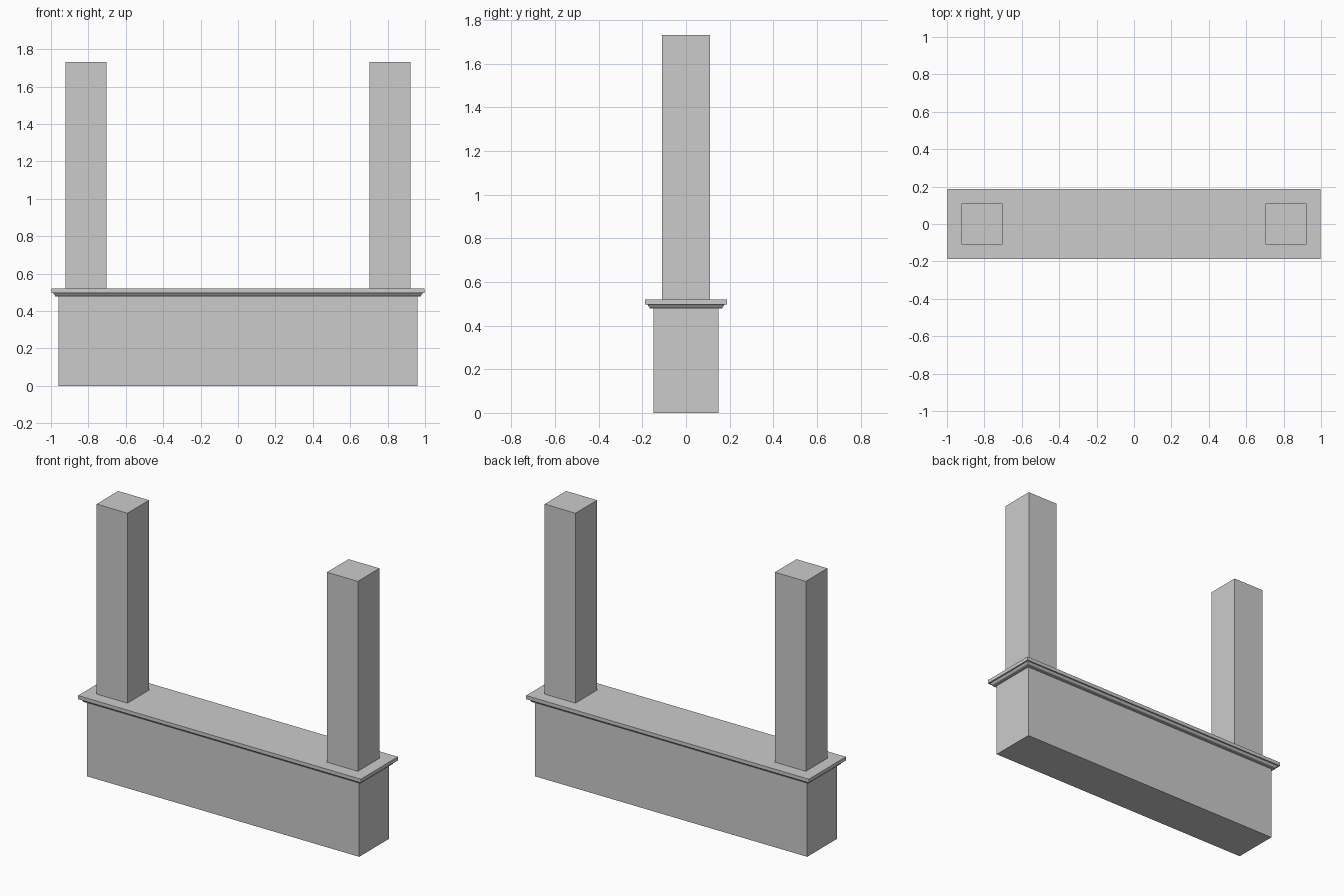
import bpy, bmesh

if "Cube" in bpy.data.objects:
    bpy.data.objects.remove(bpy.data.objects["Cube"])

BODY_X, BODY_Y = 0.96, 0.149   # half sizes of the plinth body


def stack(name, rings, x=0.0):
    """Closed solid lofted through rectangular rings (half_x, half_y, z)."""
    bm = bmesh.new()
    loops = [[bm.verts.new((x + sx * hx, sy * hy, z))
              for sx, sy in ((-1, -1), (1, -1), (1, 1), (-1, 1))]
             for hx, hy, z in rings]
    bm.faces.new(loops[0][::-1])
    bm.faces.new(loops[-1])
    for a, b in zip(loops, loops[1:]):
        for i in range(4):
            j = (i + 1) % 4
            bm.faces.new((a[i], a[j], b[j], b[i]))
    bmesh.ops.recalc_face_normals(bm, faces=bm.faces)
    mesh = bpy.data.meshes.new(name)
    bm.to_mesh(mesh)
    bm.free()
    obj = bpy.data.objects.new(name, mesh)
    bpy.context.collection.objects.link(obj)
    return obj


def around_body(offset, z):
    return (BODY_X + offset, BODY_Y + offset, z)


# Plinth body
stack("plinth_body", [around_body(0, 0), around_body(0, 0.478)])

# Cap: flared moulding under a flat overhanging slab
stack("plinth_cap", [around_body(o, z) for o, z in (
    (0.018, 0.478), (0.018, 0.483), (0.029, 0.497),
    (0.038, 0.497), (0.038, 0.52))])

# Two square pillars
for side, x in (("left", -0.813), ("right", 0.813)):
    stack(f"{side}_pillar", [(0.109, 0.109, 0.52), (0.109, 0.109, 1.732)], x)
